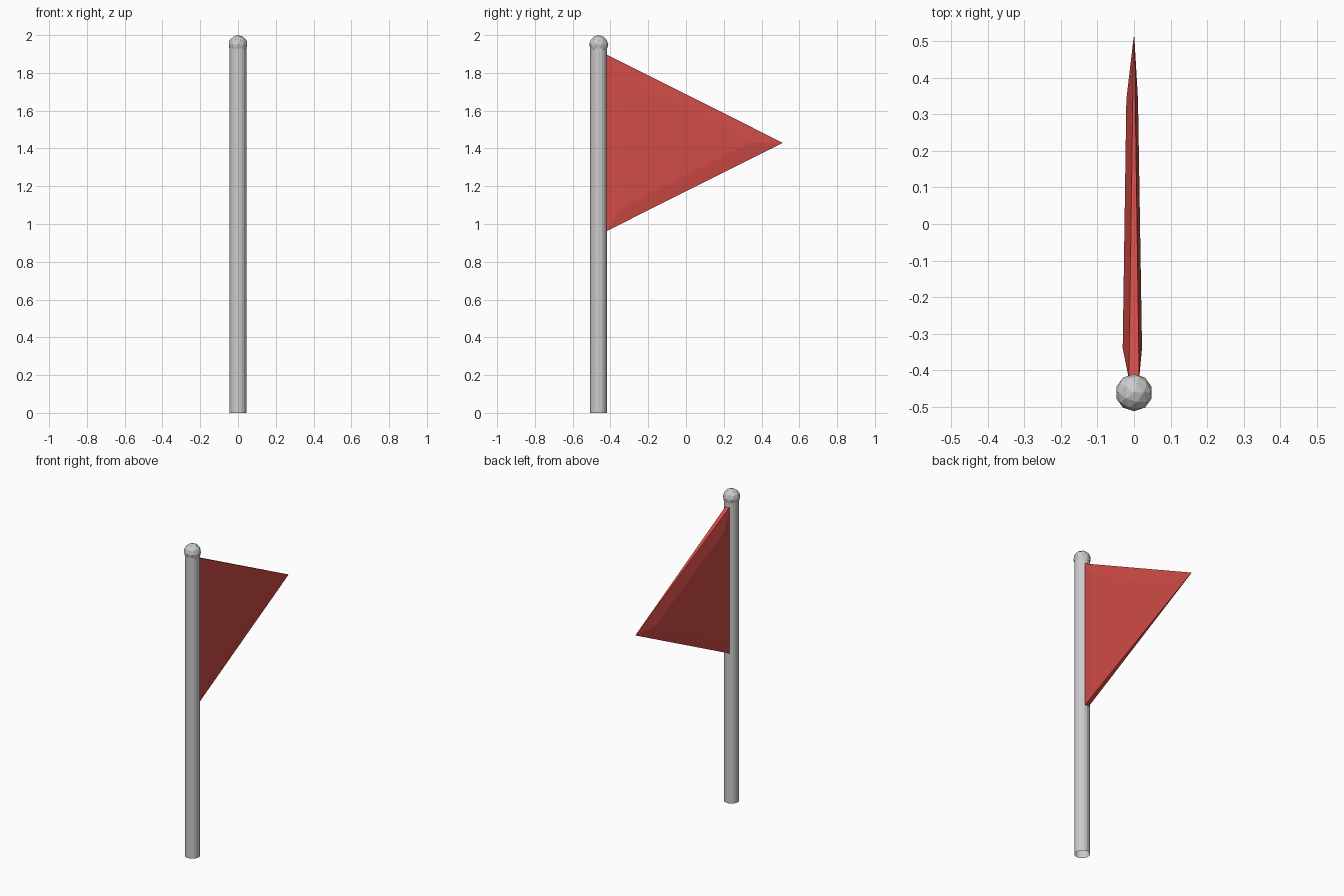
import bpy, bmesh

if "Cube" in bpy.data.objects:
    bpy.data.objects.remove(bpy.data.objects["Cube"])

POLE_Y = -0.462

# Pole: open-ended low-poly tube
bpy.ops.mesh.primitive_cylinder_add(vertices=16, radius=0.045, depth=1.94,
                                    end_fill_type='NOTHING', location=(0, POLE_Y, 0.97))
bpy.context.object.name = "pole"

# Ball on top of the pole
bpy.ops.mesh.primitive_ico_sphere_add(subdivisions=2, radius=0.051,
                                      location=(0, POLE_Y, 1.949))
bpy.context.object.name = "pole_ball"

# Pennant: tapered triangular slab with a raised inner triangle on each side
bm = bmesh.new()
outer = [(-0.425, 0.96, 0.014), (0.512, 1.43, 0.001), (-0.425, 1.9, 0.014)]  # y, z, half thickness
inner = [(-0.34, 1.085), (0.34, 1.43), (-0.34, 1.775)]
rims = []
for side, bulge in ((1, (0.022, 0.011, 0.022)), (-1, (0.031, 0.021, 0.031))):
    rim = [bm.verts.new((side * t, y, z)) for y, z, t in outer]
    top = [bm.verts.new((side * b, y, z)) for (y, z), b in zip(inner, bulge)]
    bm.faces.new(top)
    for i in range(3):
        j = (i + 1) % 3
        bm.faces.new((rim[i], rim[j], top[j], top[i]))
    rims.append(rim)
for i in range(3):
    j = (i + 1) % 3
    bm.faces.new((rims[0][i], rims[1][i], rims[1][j], rims[0][j]))
bmesh.ops.recalc_face_normals(bm, faces=bm.faces)
mesh = bpy.data.meshes.new("pennant")
bm.to_mesh(mesh)
bm.free()
pennant = bpy.data.objects.new("pennant", mesh)
bpy.context.collection.objects.link(pennant)

# Red cloth colour
red = bpy.data.materials.new("red_cloth")
red.diffuse_color = (0.63, 0.07, 0.06, 1)
red.use_nodes = True
red.node_tree.nodes["Principled BSDF"].inputs["Base Color"].default_value = red.diffuse_color
mesh.materials.append(red)
